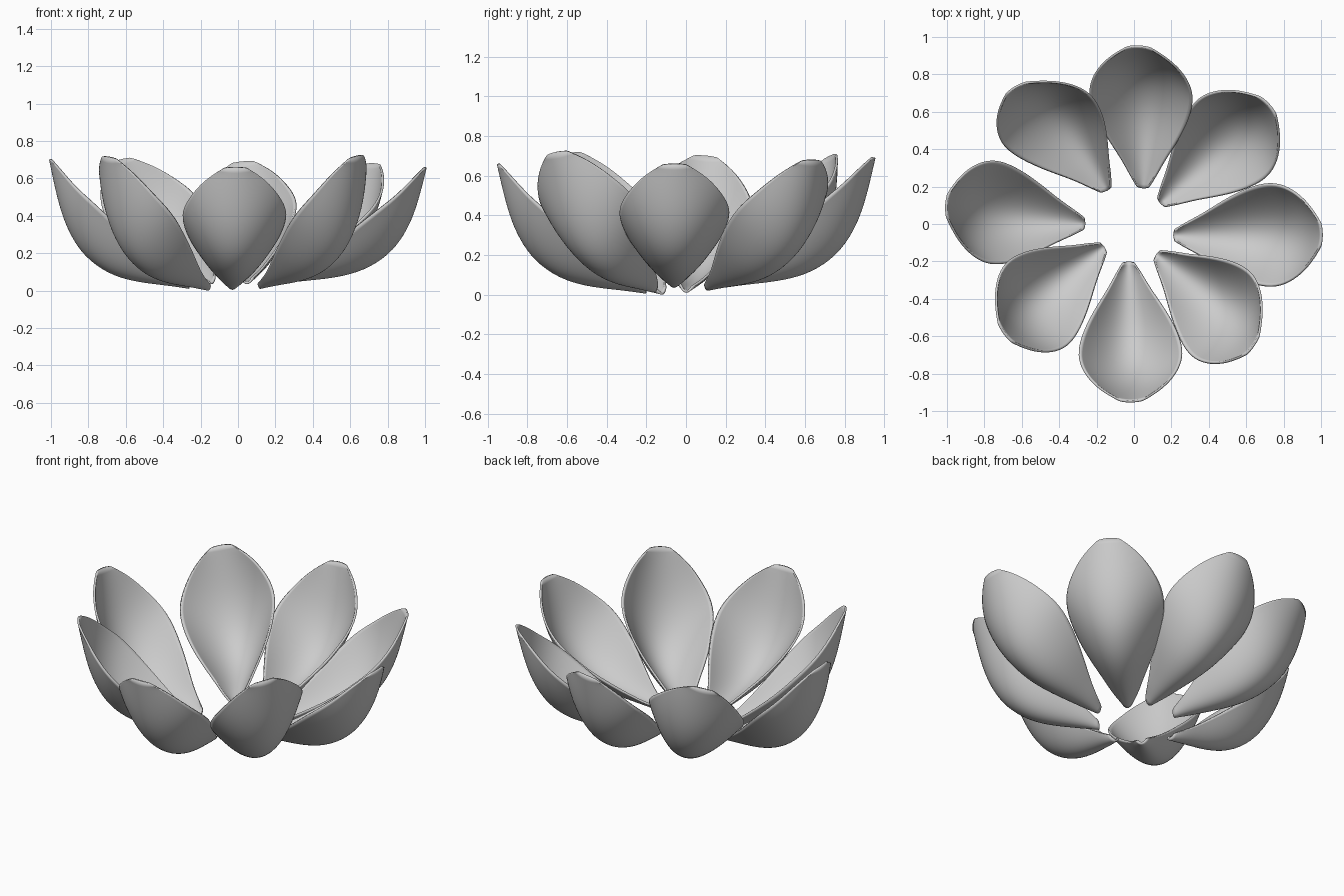
import bpy, math
from mathutils import Vector, Matrix

if "Cube" in bpy.data.objects:
    bpy.data.objects.remove(bpy.data.objects["Cube"])

# Petal rows from base to tip: edge (radius, half width, height), midrib (radius, height)
ROWS = [
    ((.19, .030, .035), (.180, .005)),
    ((.25, .068, .060), (.270, .018)),
    ((.33, .110, .110), (.370, .028)),
    ((.42, .170, .180), (.490, .042)),
    ((.52, .228, .260), (.625, .078)),
    ((.62, .268, .350), (.755, .165)),
    ((.71, .278, .425), (.835, .280)),
    ((.80, .240, .500), (.885, .400)),
    ((.88, .165, .590), (.920, .535)),
    ((.94, .065, .655), (.948, .660)),
]
COLS = 12
LENGTH, HEIGHT = .765, .65

# Each petal: name, base point, tip point, yaw correction, roll (degrees)
PETALS = [
    ("right",       (.21, -.06, .040), (1.00, -.03, .655), -2, 0),
    ("back_right",  (.14, .11, .025),  (.70, .655, .675), -2, 0),
    ("back",        (.05, .19, .040),  (0, .945, .685), -2, -7),
    ("back_left",   (-.14, .18, .040), (-.63, .73, .695), 0, -18),
    ("left",        (-.26, .00, .015), (-1.005, .06, .695), -3, 7),
    ("front_left",  (-.16, -.12, .005), (-.675, -.60, .71), -2, -8),
    ("front",       (-.03, -.20, .010), (0, -.945, .655), -1, 0),
    ("front_right", (.12, -.16, .015), (.635, -.65, .715), 0, 12),
]


def make_petal(name, base, tip, yaw, roll):
    base, tip = Vector(base), Vector(tip)
    span = tip - base
    sx = math.hypot(span.x, span.y) / LENGTH
    sz = span.z / HEIGHT
    chord = Vector((LENGTH * sx, 0, HEIGHT * sz))
    turn = Matrix.Rotation(math.atan2(span.y, span.x) + math.radians(yaw), 3, 'Z')
    spin = Matrix.Rotation(math.radians(roll), 3, chord)

    # Cupped sheet: each row is a parabola from edge to midrib to edge
    verts = []
    for (er, eh, ez), (mr, mz) in ROWS:
        for j in range(COLS + 1):
            u = 2 * j / COLS - 1
            p = Vector(((mr + (er - mr) * u * u - .18) * sx, eh * u,
                        (mz + (ez - mz) * u * u - .005) * sz))
            verts.append(base + turn @ (spin @ p))
    n = COLS + 1
    faces = [(i * n + j, (i + 1) * n + j, (i + 1) * n + j + 1, i * n + j + 1)
             for i in range(len(ROWS) - 1) for j in range(COLS)]
    mesh = bpy.data.meshes.new(name)
    mesh.from_pydata(verts, [], faces)
    mesh.polygons.foreach_set("use_smooth", [True] * len(faces))
    obj = bpy.data.objects.new(name, mesh)
    bpy.context.collection.objects.link(obj)

    # Smooth surface with a thin wall
    sub = obj.modifiers.new("smooth", 'SUBSURF')
    sub.levels = sub.render_levels = 2
    wall = obj.modifiers.new("thickness", 'SOLIDIFY')
    wall.thickness = .012
    wall.offset = 0


for name, *data in PETALS:
    make_petal("petal_" + name, *data)
